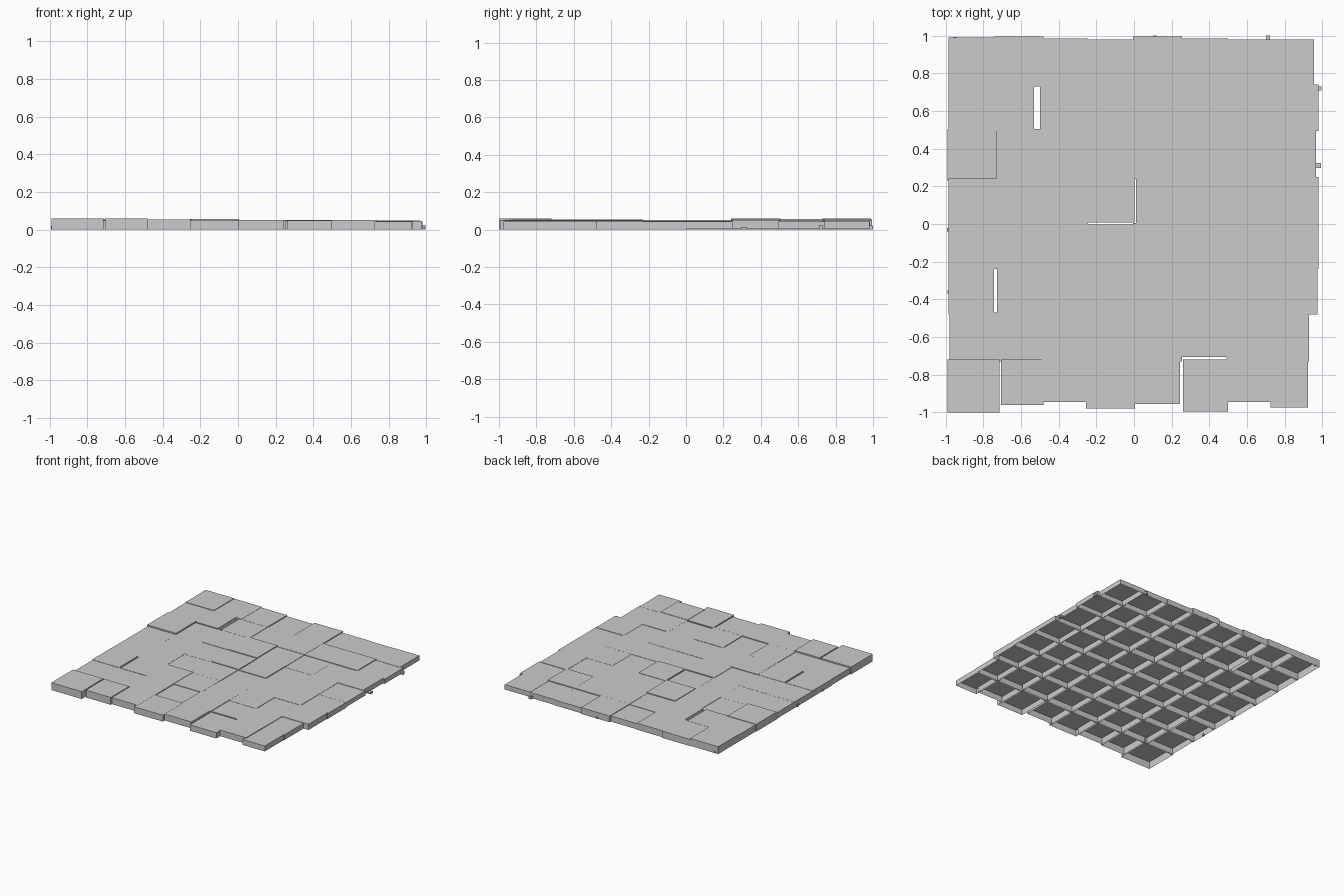
import bpy, bmesh, random

if "Cube" in bpy.data.objects:
    bpy.data.objects.remove(bpy.data.objects["Cube"])

random.seed(4)

# Grid lines between tiles
bx = [-.735, -.485, -.25, 0, .25, .495, .73]
by = [-.725, -.475, -.235, 0, .245, .5, .735]

# Ragged outer rim of the floor
left = [-.99, -.98, -.985, -.985, -.985, -.99, -.985, -.985]
right = [.925, .93, .975, .98, .98, .965, .98, .955]
front = [-1, -.96, -.945, -.98, -.955, -.995, -.945, -.975]
back = [.99, .995, .985, .98, .995, .985, .98, .98]

# Open joints: (column, row, side 0=x0 1=x1 2=y0 3=y1) -> position
joints = {(1, 6, 1): -.53, (2, 6, 0): -.50, (3, 3, 3): -.003, (3, 4, 2): .007,
          (3, 4, 1): .002, (4, 4, 0): .011, (0, 2, 1): -.742, (1, 2, 0): -.728,
          (0, 0, 1): -.715, (1, 0, 0): -.706, (4, 0, 1): .245, (5, 0, 0): .26,
          (5, 0, 3): -.72, (5, 1, 2): -.707}
# Tiles standing clearly higher than the rest
high = {(0, 0): .06, (1, 0): .06, (0, 7): .06, (0, 5): .06, (3, 5): .056,
        (1, 6): .056, (7, 0): .044, (6, 0): .05}


def box(name, x0, x1, y0, y1, z0, z1, open_bottom=False):
    bm = bmesh.new()
    bmesh.ops.create_cube(bm, size=1)
    for v in bm.verts:
        v.co.x = x1 if v.co.x > 0 else x0
        v.co.y = y1 if v.co.y > 0 else y0
        v.co.z = z1 if v.co.z > 0 else z0
    if open_bottom:
        bm.normal_update()
        low = [f for f in bm.faces if f.normal.z < -.5]
        bmesh.ops.delete(bm, geom=low, context='FACES')
    me = bpy.data.meshes.new(name)
    bm.to_mesh(me)
    bm.free()
    ob = bpy.data.objects.new(name, me)
    bpy.context.collection.objects.link(ob)


# Hollow floor tiles, slightly overlapping and uneven
for i in range(8):
    for j in range(8):
        lap = .005
        s = [left[j] if i == 0 else bx[i - 1] - lap,
             right[j] if i == 7 else bx[i] + lap,
             front[i] if j == 0 else by[j - 1] - lap,
             back[i] if j == 7 else by[j] + lap]
        for k in range(4):
            s[k] = joints.get((i, j, k), s[k])
        top = high.get((i, j), .0535 - .001 * i + random.uniform(-.005, .003))
        bottom = .006 if i == 7 and j >= 4 else 0
        box(f"floor_tile_{i}_{j}", *s, bottom, top, True)

# Small stone chips along the rim
for n, (x, y, r, h) in enumerate([(.985, .72, .01, .025), (.98, .31, .014, .015),
                                  (.712, .99, .011, .022), (-.985, -.03, .009, .02),
                                  (-.982, -.36, .008, .015), (-.982, .24, .008, .018),
                                  (.11, .99, .01, .014), (-.95, .985, .008, .014)]):
    box(f"stone_chip_{n}", x - r, x + r, y - r, y + r, 0, h)
